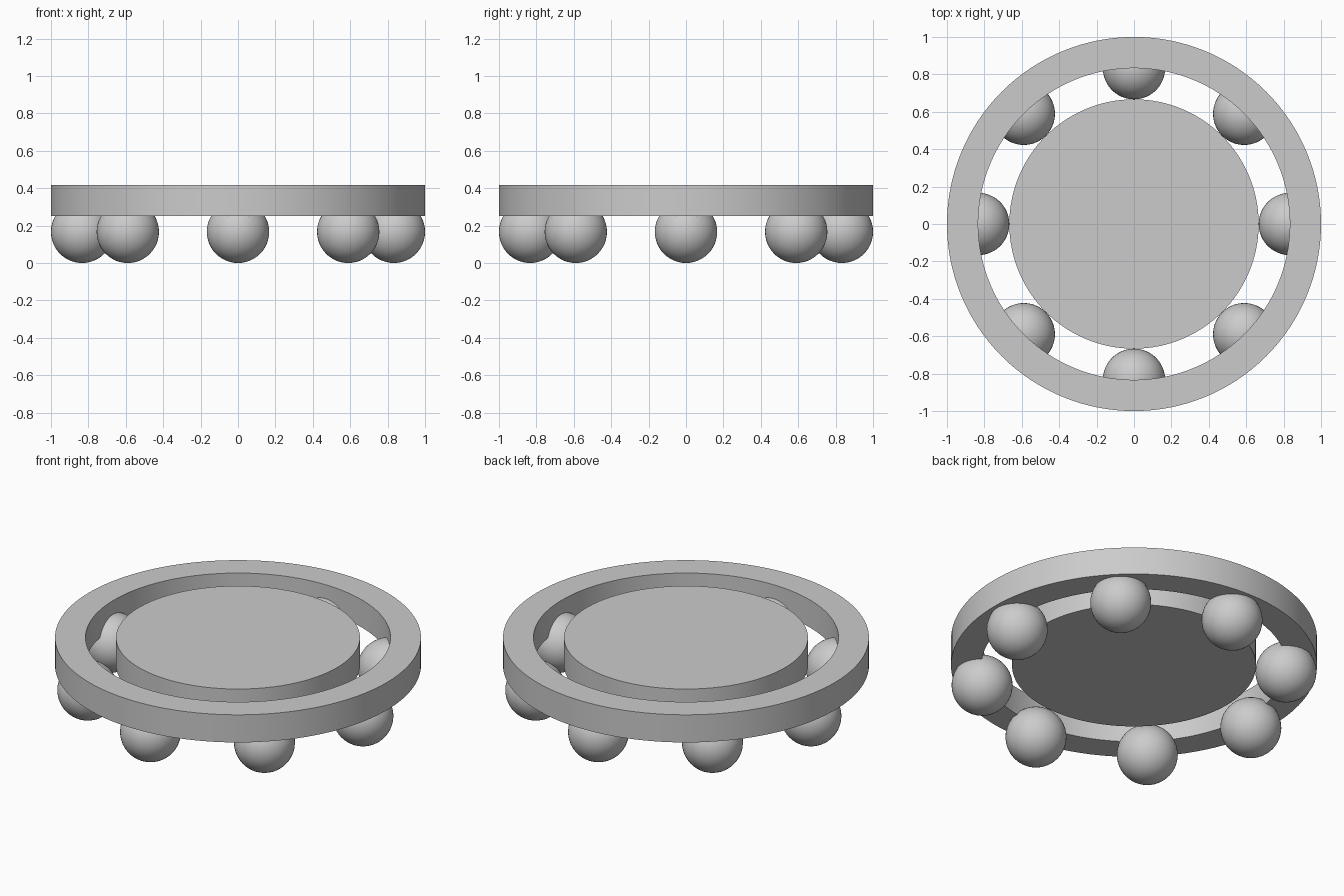
import bpy, bmesh, math

default = bpy.data.objects.get("Cube")
if default:
    bpy.data.objects.remove(default, do_unlink=True)

# One sixth of the outer radius sets every proportion
UNIT = 1 / 6
BOTTOM, TOP = 1.5 * UNIT, 2.5 * UNIT
SEGMENTS = 128

grey = bpy.data.materials.new("plain grey")
grey.use_nodes = True
colour = (0.6, 0.6, 0.6, 1)
grey.diffuse_color = colour
grey.node_tree.nodes["Principled BSDF"].inputs["Base Color"].default_value = colour


def finish(obj, name):
    obj.name = obj.data.name = name
    obj.data.materials.append(grey)
    bpy.ops.object.select_all(action="DESELECT")
    obj.select_set(True)
    bpy.context.view_layer.objects.active = obj
    bpy.ops.object.shade_smooth_by_angle(angle=math.radians(30))


# Outer ring: a square section swept round the vertical axis
bm = bmesh.new()
section = [(5 * UNIT, BOTTOM), (1, BOTTOM), (1, TOP), (5 * UNIT, TOP)]
verts = [bm.verts.new((r, 0, z)) for r, z in section]
edges = [bm.edges.new((verts[i], verts[(i + 1) % 4])) for i in range(4)]
bmesh.ops.spin(bm, geom=verts + edges, cent=(0, 0, 0), axis=(0, 0, 1),
               angle=math.tau, steps=SEGMENTS, use_merge=True)
bmesh.ops.remove_doubles(bm, verts=bm.verts, dist=0.0001)
bmesh.ops.recalc_face_normals(bm, faces=bm.faces)
mesh = bpy.data.meshes.new("outer_ring")
bm.to_mesh(mesh)
bm.free()
ring = bpy.data.objects.new("outer_ring", mesh)
bpy.context.collection.objects.link(ring)
finish(ring, "outer_ring")

# Inner disc, level with the ring
bpy.ops.mesh.primitive_cylinder_add(vertices=SEGMENTS, radius=4 * UNIT, depth=TOP - BOTTOM,
                                    location=(0, 0, (TOP + BOTTOM) / 2))
finish(bpy.context.object, "inner_disc")

# Eight balls partly sunk into the ring
for i in range(8):
    a = i * math.tau / 8
    bpy.ops.mesh.primitive_uv_sphere_add(segments=48, ring_count=24, radius=UNIT,
                                         location=(5 * UNIT * math.cos(a), 5 * UNIT * math.sin(a), UNIT))
    finish(bpy.context.object, f"ball_{i + 1}")
